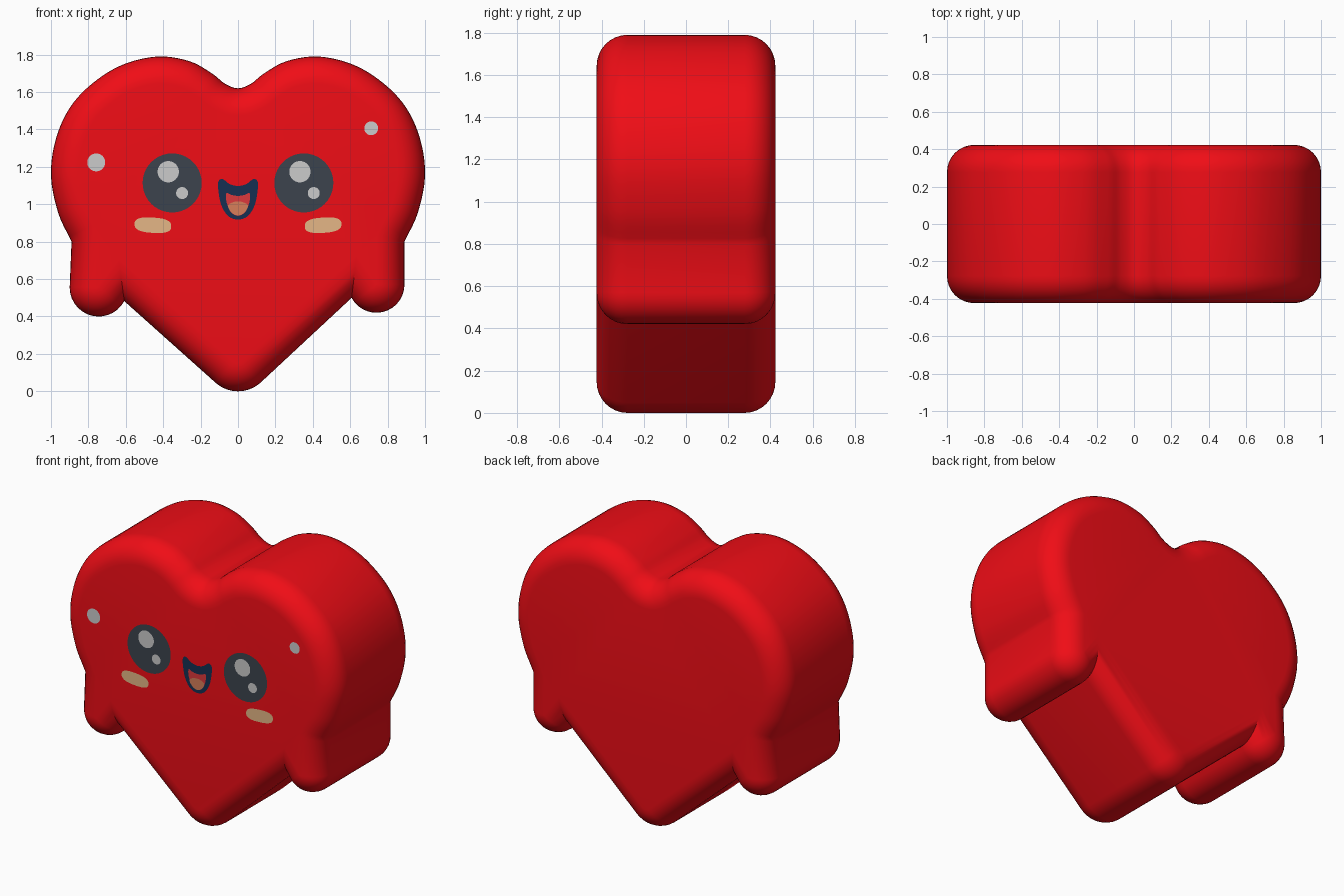
import bpy, bmesh, math
from mathutils import Vector

if "Cube" in bpy.data.objects:
    bpy.data.objects.remove(bpy.data.objects["Cube"])

HALF, ROUND = 0.423, 0.146   # half depth and edge rounding


def material(name, rgb):
    m = bpy.data.materials.new(name)
    m.diffuse_color = (*rgb, 1)
    m.use_nodes = True
    m.node_tree.nodes["Principled BSDF"].inputs["Base Color"].default_value = m.diffuse_color
    return m


RED = material("red", (0.87, 0.004, 0.008))
DARK = material("charcoal", (0.045, 0.056, 0.075))
LIGHT = material("pale_grey", (0.58, 0.58, 0.58))
TAN = material("tan", (0.78, 0.47, 0.24))
NAVY = material("navy", (0.008, 0.03, 0.085))
MOUTH = material("mouth_red", (0.72, 0.04, 0.045))
TONGUE = material("tongue_orange", (0.68, 0.21, 0.10))


def finish(name, bm, mat):
    me = bpy.data.meshes.new(name)
    bm.to_mesh(me)
    bm.free()
    me.materials.append(mat)
    ob = bpy.data.objects.new(name, me)
    bpy.context.collection.objects.link(ob)
    return ob


def arc(cx, cz, r, a0, a1, n):
    return [Vector((cx + r * math.cos(math.radians(a0 + (a1 - a0) * i / n)),
                    cz + r * math.sin(math.radians(a0 + (a1 - a0) * i / n))))
            for i in range(n + 1)]


def spline(pts, first, last, n):
    """Catmull-Rom curve through pts, with phantom end points."""
    p = [Vector(q) for q in [first, *pts, last]]
    out = []
    for i in range(1, len(p) - 2):
        a, b, c, d = p[i - 1:i + 3]
        for k in range(n):
            t = k / n
            out.append(0.5 * (2 * b + (c - a) * t + (2 * a - 5 * b + 4 * c - d) * t * t
                              + (3 * b - a - 3 * c + d) * t ** 3))
    return out + [p[-2]]


LOBE = [(0.89, 0.80), (0.96, 0.95), (1.0, 1.15), (0.975, 1.345), (0.90, 1.515), (0.78, 1.645),
        (0.62, 1.745), (0.43, 1.79), (0.26, 1.765), (0.14, 1.70), (0.07, 1.645), (0, 1.62)]


def half_outline(ax, az, ar):
    """Right half, from the bottom tip over the arm to the top dip."""
    tip = arc(0, 0.18, 0.18, -90, -47, 7)
    arm = arc(ax, az, ar, 208, 360, 14)
    return tip + arm + spline(LOBE, (0.85, 0.70), (-0.07, 1.645), 5)


# Heart body with arms: the outline is inset ring by ring for the round edges
right = half_outline(0.74, 0.57, 0.15)
left = [Vector((-p.x, p.y)) for p in half_outline(0.745, 0.555, 0.155)]
outline = right + left[-2:0:-1]


def inset(pts, d):
    res = []
    for i, p in enumerate(pts):
        e1 = (p - pts[i - 1]).normalized()
        e2 = (pts[(i + 1) % len(pts)] - p).normalized()
        n1, n2 = Vector((-e1.y, e1.x)), Vector((-e2.y, e2.x))
        res.append(p + (n1 + n2) * (d / (1 + n1.dot(n2))))
    return res


STEPS = 8
angles = [math.pi / 2 * i / STEPS for i in range(STEPS + 1)]
layers = [(-1, a) for a in reversed(angles)] + [(1, a) for a in angles]
bm = bmesh.new()
rings = []
for side, a in layers:
    y = side * (HALF - ROUND + ROUND * math.sin(a))
    rings.append([bm.verts.new((p.x, y, p.y))
                  for p in inset(outline, ROUND * (1 - math.cos(a)))])
n = len(outline)
for r0, r1 in zip(rings, rings[1:]):
    for i in range(n):
        j = (i + 1) % n
        bm.faces.new((r0[i], r0[j], r1[j], r1[i]))
caps = [bm.faces.new(rings[0]), bm.faces.new(rings[-1])]
bmesh.ops.recalc_face_normals(bm, faces=bm.faces)
bmesh.ops.triangulate(bm, faces=caps)
body = finish("heart_body", bm, RED)
bpy.context.view_layer.objects.active = body
body.select_set(True)
bpy.ops.object.shade_smooth_by_angle(angle=math.radians(35))
body.select_set(False)


def decal(name, pts, level, mat):
    """Flat face inlay just in front of the body."""
    b = bmesh.new()
    f = b.faces.new([b.verts.new((x, -HALF - 0.002 * level, z)) for x, z in pts])
    f.normal_update()
    if f.normal.y > 0:
        f.normal_flip()
    bmesh.ops.triangulate(b, faces=[f])
    return finish(name, b, mat)


def oval(cx, cz, rx, rz, power=1.0, tilt=0.0, n=40):
    pts = []
    for i in range(n):
        c, s = math.cos(math.tau * i / n), math.sin(math.tau * i / n)
        x = rx * math.copysign(abs(c) ** power, c)
        z = rz * math.copysign(abs(s) ** power, s)
        pts.append((cx + x, cz + z + tilt * x))
    return pts


# Eyes, eye highlights and cheeks
for side, s in (("left", -1), ("right", 1)):
    ex = 0.352 * s
    decal(f"{side}_eye", oval(ex, 1.114, 0.158, 0.158), 1, DARK)
    decal(f"{side}_eye_large_highlight", oval(ex - 0.021, 1.174, 0.057, 0.057), 2, LIGHT)
    decal(f"{side}_eye_small_highlight", oval(ex + 0.053, 1.06, 0.032, 0.032), 2, LIGHT)
    decal(f"{side}_cheek", oval(0.455 * s, 0.888, 0.098, 0.041, 0.75, 0.06 * s), 1, TAN)

# Shine dots
decal("left_shine_dot", oval(-0.758, 1.224, 0.048, 0.048), 1, LIGHT)
decal("right_shine_dot", oval(0.712, 1.406, 0.037, 0.037), 1, LIGHT)


def mirrored(pts):
    """Smooth closed outline from right-half points, top centre to bottom centre."""
    r = spline(pts, (-pts[1][0], pts[1][1]), (-pts[-2][0], pts[-2][1]), 4)
    return [tuple(p) for p in r] + [(-p.x, p.y) for p in r[-2:0:-1]]


# Mouth
decal("mouth_outline", mirrored([(0, 1.098), (0.045, 1.108), (0.082, 1.135), (0.106, 1.118),
                                 (0.102, 1.05), (0.085, 0.985), (0.05, 0.935), (0, 0.918)]),
      1, NAVY)
decal("mouth_inside", mirrored([(0, 1.045), (0.035, 1.05), (0.062, 1.06), (0.062, 1.015),
                                (0.04, 0.96), (0, 0.938)]), 2, MOUTH)
decal("tongue", mirrored([(0, 1.015), (0.03, 1.01), (0.054, 0.992), (0.036, 0.957),
                          (0, 0.94)]), 3, TONGUE)
